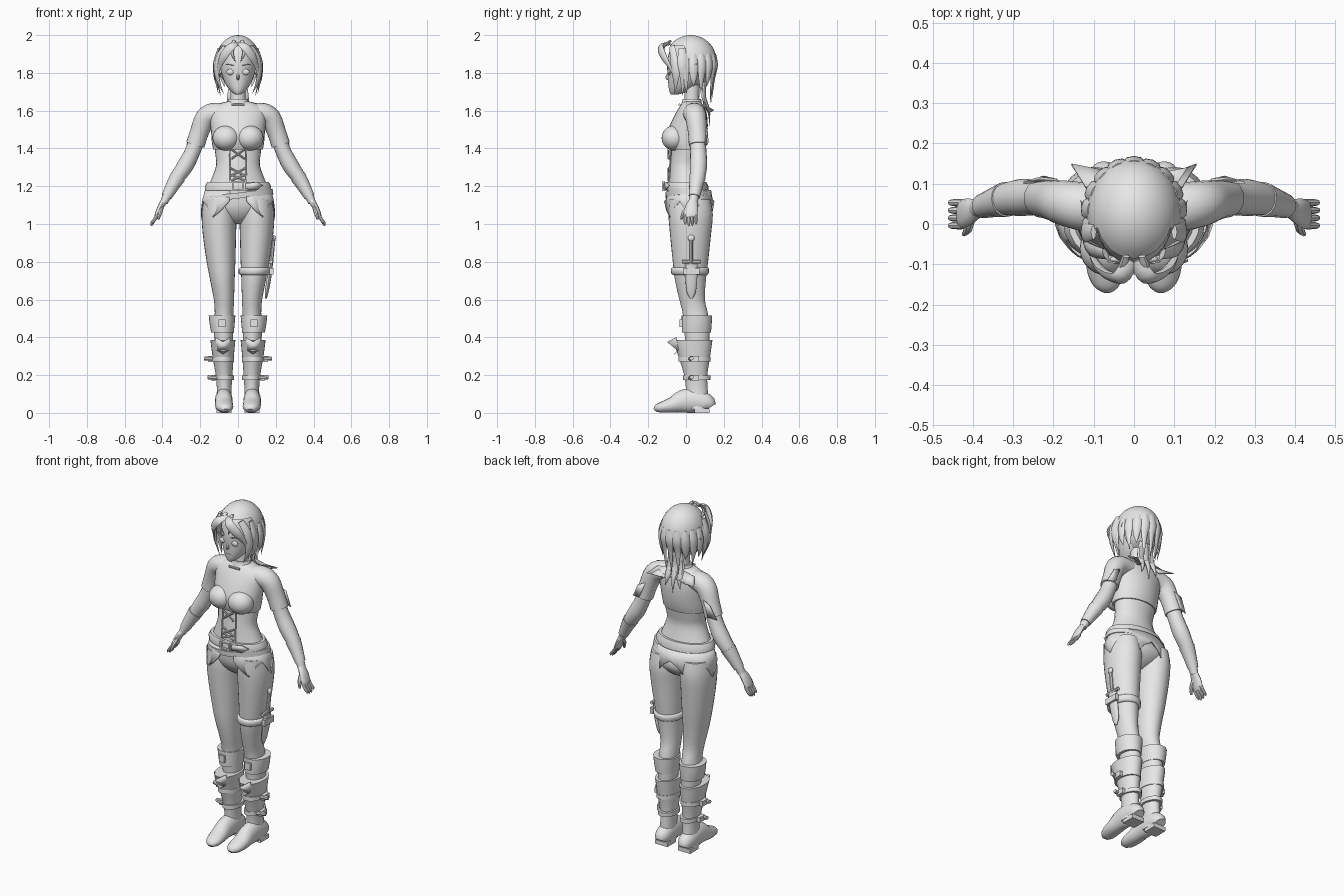
import bpy, bmesh, math
from mathutils import Vector as V

grey = bpy.data.materials.new("light grey")
grey.diffuse_color = (0.8, 0.8, 0.8, 1)


def finish(name, bm, angle=40):
    bmesh.ops.recalc_face_normals(bm, faces=bm.faces)
    me = bpy.data.meshes.new(name)
    bm.to_mesh(me)
    bm.free()
    ob = bpy.data.objects.new(name, me)
    bpy.context.collection.objects.link(ob)
    me.materials.append(grey)
    bpy.ops.object.select_all(action='DESELECT')
    ob.select_set(True)
    bpy.context.view_layer.objects.active = ob
    bpy.ops.object.shade_smooth_by_angle(angle=math.radians(angle))
    return ob


def spline(rows, k):
    """Catmull-Rom through the rows, k steps per span."""
    out = []
    for i in range(len(rows) - 1):
        a, b, c, d = (rows[min(max(j, 0), len(rows) - 1)] for j in (i - 1, i, i + 1, i + 2))
        for s in range(k):
            t = s / k
            out.append([0.5 * (2*q + (r-p)*t + (2*p-5*q+4*r-u)*t*t + (3*q-p-3*r+u)*t**3)
                        for p, q, r, u in zip(a, b, c, d)])
    return out + [list(rows[-1])]


def tube(name, rows, n=16, k=3, ref=(0, 1, 0), level=False):
    """Elliptic tube; rows are x, y, z, radius along ref, radius across."""
    rows = spline(rows, k)
    P = [V(r[:3]) for r in rows]
    bm, rings = bmesh.new(), []
    for i, r in enumerate(rows):
        t = V((0, 0, 1)) if level else (P[min(i+1, len(P)-1)] - P[max(i-1, 0)]).normalized()
        a = V(ref) - t * t.dot(V(ref))
        a.normalize()
        b = t.cross(a)
        rings.append([bm.verts.new(P[i] + a * max(r[3], .0008) * math.cos(2*math.pi*j/n)
                                   + b * max(r[4], .0008) * math.sin(2*math.pi*j/n)) for j in range(n)])
    for A, B in zip(rings, rings[1:]):
        for j in range(n):
            bm.faces.new((A[j], A[(j+1) % n], B[(j+1) % n], B[j]))
    bm.faces.new(rings[0])
    bm.faces.new(rings[-1])
    return finish(name, bm)


def body(name, rows, s=1, n=28, k=3):
    """Level loft; rows are z, x inner, x outer, y front, y back."""
    return tube(name, [(s*(a+b)/2, (f+g)/2, z, (g-f)/2, (b-a)/2) for z, a, b, f, g in rows],
                n, k, level=True)


def sym(rows):
    return [(z, -w, w, f, g) for z, w, f, g in rows]


def lock(name, pts, w, th=.008, ref=(0, 1, 0)):
    """Tapering flat hair lock; ref is its thin direction."""
    m = len(pts) - 1
    prof = [(.7 + .9*i/m if i < m/2 else 1.9*(1-i/m)) for i in range(m+1)]
    return tube(name, [(*p, th*min(1, f), w*f) for p, f in zip(pts, prof)], 8, 4, ref)


def ball(name, c, r, keep=None, seg=24):
    bm = bmesh.new()
    bmesh.ops.create_uvsphere(bm, u_segments=seg, v_segments=seg*2//3, radius=1)
    for v in bm.verts:
        v.co = V(c) + V([p*q for p, q in zip(v.co, r)])
    if keep:
        bad = [f for f in bm.faces if not keep(f.calc_center_median())]
        bmesh.ops.delete(bm, geom=bad, context='FACES')
    return finish(name, bm)


def box(name, c, d):
    bm = bmesh.new()
    bmesh.ops.create_cube(bm, size=1)
    for v in bm.verts:
        v.co = V(c) + V([p*q for p, q in zip(v.co, d)])
    return finish(name, bm, 30)


def rod(name, a, b, r):
    return tube(name, [(*a, r, r), (*b, r, r)], 8, 1, (.3, 1, .2))


def plate(name, pts, th=.006):
    bm = bmesh.new()
    bm.faces.new([bm.verts.new(p) for p in pts])
    ob = finish(name, bm)
    ob.modifiers.new("thick", 'SOLIDIFY').thickness = th
    return ob


# Torso: short top, bare midriff, shorts
body("top", sym([(1.395, .132, -.088, .095), (1.43, .138, -.1, .105), (1.48, .142, -.1, .113),
                 (1.54, .148, -.078, .115), (1.595, .15, -.05, .107), (1.63, .115, -.028, .09),
                 (1.648, .06, -.015, .078)]))
body("midriff", sym([(1.19, .162, -.098, .105), (1.24, .14, -.092, .09), (1.31, .116, -.085, .075),
                     (1.37, .12, -.078, .084), (1.43, .128, -.075, .095)]))
body("shorts", sym([(1.0, .03, -.02, .06), (1.03, .10, -.06, .11), (1.08, .178, -.09, .142),
                    (1.14, .182, -.098, .13), (1.2, .162, -.1, .108), (1.215, .155, -.098, .1)]))
body("neck", sym([(1.62, .046, -.015, .075), (1.67, .04, -.008, .07), (1.75, .042, -.01, .075)]), n=20)
body("neck_band", sym([(1.635, .062, -.025, .085), (1.662, .05, -.017, .08)]), n=20)
rod("neck_tie", (-.035, -.035, 1.632), (.035, -.035, 1.632), .006)

# Head and face
body("head", sym([(1.685, .012, -.078, -.045), (1.698, .032, -.087, .0), (1.735, .063, -.093, .06),
                  (1.79, .086, -.097, .11), (1.85, .096, -.1, .13), (1.92, .09, -.085, .13),
                  (1.97, .055, -.04, .09)]))
tube("nose", [(0, -.09, 1.80, .004, .006), (0, -.1, 1.775, .01, .008), (0, -.092, 1.765, .004, .005)], 8)
box("mouth", (0, -.09, 1.735), (.026, .008, .004))

# Hair cap and crown
ball("hair_cap", (0, .025, 1.863), (.118, .137, .137),
     lambda c: c.z > 1.935 or (c.y > -.02 and (c.z > 1.8 or c.y > .04)), 30)
for i in range(11):
    a = math.radians(-15 + 21 * i)
    x, y = math.cos(a), math.sin(a)
    end = 1.69 + .035 * (i % 2) if y < .75 else 1.64
    lock("hair_back_lock", [(.108*x, .025+.125*y, 1.9), (.12*x, .025+.132*y, 1.84),
         (.12*x, .028+.118*y, 1.77), (.108*x, .03+.105*y, end)], .026, .012, (x, y, 0))
for i in (-1, 0, 1):
    lock("nape_tail", [(.03*i, .1, 1.75), (.035*i, .095, 1.67), (.04*i, .12, 1.6),
                       (.05*i, .125, 1.52 + .03*abs(i))], .022, .012)

for s, side in ((1, "left_"), (-1, "right_")):
    # Fringe, side locks, ear, eye
    lock(side+"fringe", [(s*.008, -.09, 1.955), (s*.035, -.133, 1.94), (s*.075, -.12, 1.89),
                         (s*.1, -.085, 1.83), (s*.108, -.06, 1.77)], .026, .012, (s*.4, -1, .3))
    lock(side+"inner_fringe", [(s*.02, -.08, 1.97), (s*.03, -.118, 1.94), (s*.03, -.12, 1.9),
                               (s*.012, -.112, 1.855)], .014, .008)
    lock(side+"temple_lock", [(s*.07, -.075, 1.94), (s*.105, -.065, 1.88), (s*.113, -.055, 1.80),
                              (s*.098, -.055, 1.74), (s*.075, -.06, 1.69)], .024, .01, (s, -.5, 0))
    lock(side+"outer_lock", [(s*.1, -.02, 1.93), (s*.122, -.02, 1.85), (s*.115, -.015, 1.77),
                             (s*.09, -.02, 1.68)], .026, .01, (s, 0, 0))
    lock(side+"ear", [(s*.088, .0, 1.8), (s*.105, .015, 1.815), (s*.122, .035, 1.83),
                      (s*.133, .06, 1.85)], .018, .008, (s, -1, 0))
    ball(side+"eye", (s*.04, -.088, 1.805), (.021, .009, .016), seg=16)
    plate(side+"brow", [(s*.02, -.1, 1.84), (s*.06, -.092, 1.848), (s*.065, -.09, 1.843)], .004)
    ball(side+"bust", (s*.063, -.062, 1.455), (.072, .067, .066))

    # Sleeve, arm, bracer, hand
    tube(side+"sleeve", [(s*.08, .04, 1.588, .06, .05), (s*.13, .044, 1.585, .06, .056),
                         (s*.172, .052, 1.56, .056, .056), (s*.203, .06, 1.49, .05, .05),
                         (s*.226, .065, 1.42, .05, .05)], 20)
    tube(side+"arm", [(s*.2, .06, 1.49, .042, .042), (s*.24, .065, 1.385, .043, .041),
                      (s*.278, .066, 1.31, .046, .044), (s*.325, .06, 1.24, .039, .037),
                      (s*.37, .045, 1.16, .027, .026), (s*.392, .038, 1.115, .023, .02)])
    tube(side+"bracer", [(s*.318, .061, 1.25, .044, .042), (s*.345, .054, 1.205, .037, .036),
                         (s*.378, .044, 1.145, .03, .028)])
    tube(side+"palm", [(s*.388, .038, 1.125, .022, .018), (s*.41, .03, 1.09, .034, .016),
                       (s*.428, .024, 1.05, .036, .013), (s*.434, .024, 1.035, .03, .008)], 12)
    for i in range(4):
        y = -.004 + .019 * i
        tip = .985 + .008 * abs(i - 1.4)
        tube(side+"finger", [(s*.425, y, 1.05, .009, .009), (s*.444, y, 1.02, .009, .009),
                             (s*.456, y, tip + .01, .007, .007), (s*.458, y, tip, .002, .002)], 8, 2)
    tube(side+"thumb", [(s*.405, .015, 1.09, .012, .012), (s*.412, -.012, 1.06, .011, .011),
                        (s*.422, -.025, 1.025, .006, .006)], 8, 2)
    # Torn sleeve flap and pointed back collar
    plate(side+"sleeve_flap", [(s*.19, .112, 1.52), (s*.235, .117, 1.50), (s*.275, .105, 1.42),
                               (s*.225, .12, 1.43)])
    plate(side+"collar_point", [(s*.045, .09, 1.648), (s*.12, .09, 1.632), (s*.155, .145, 1.60),
                                (s*.08, .117, 1.585), (s*.02, .118, 1.60)])

    # Leg, cuff, boot
    body(side+"leg", [(.33, .03, .12, .0, .12), (.45, .024, .128, -.01, .125), (.53, .024, .123, -.018, .115),
                      (.6, .021, .128, -.035, .1), (.7, .018, .147, -.058, .105),
                      (.8, .014, .166, -.07, .117), (.95, .01, .187, -.085, .133),
                      (1.05, .008, .192, -.093, .142), (1.13, .02, .183, -.09, .13)], s)
    body(side+"knee_cuff", [(.425, .022, .142, -.02, .132), (.47, .018, .15, -.022, .136),
                            (.515, .014, .155, -.023, .138)], s)
    box(side+"cuff_buckle", (s*.085, -.026, .475), (.035, .015, .04))
    body(side+"boot", [(.02, .032, .118, .0, .122), (.12, .034, .112, .0, .115), (.2, .03, .118, -.01, .113),
                       (.3, .022, .135, -.04, .128), (.385, .014, .146, -.072, .14)], s)
    plate(side+"boot_flap", [(s*.04, -.055, .40), (s*.08, -.1, .375), (s*.12, -.055, .40),
                             (s*.11, -.045, .33), (s*.08, -.063, .31), (s*.05, -.045, .33)])
    foot = tube(side+"shoe", [(s*x, y, h/2, w, h/2) for y, x, w, h in
                ((.13, .075, .03, .06), (.11, .075, .043, .1), (.04, .075, .047, .13), (-.02, .075, .046, .12),
                 (-.07, .074, .048, .085), (-.12, .07, .045, .062), (-.15, .067, .034, .046),
                 (-.163, .066, .016, .025))], 16, 3, (1, 0, 0))
    box(side+"heel", (s*.075, .085, .012), (.08, .08, .024))
    for z, o in ((.285, .14), (.185, .122)):
        body(side+"boot_strap", [(z-.012, .02, o, -.04 + .25*(.285-z), .13), (z+.012, .02, o, -.04 + .25*(.285-z), .13)], s, 20, 1)
        box(side+"strap_buckle", (s*(o+.008), .045, z), (.02, .05, .03))
        rod(side+"strap_end", (s*(o-.02), .02, z), (s*(o+.038), .03, z+.004), .011)

# Belts: upper wide belt and slanted lower one
body("belt", sym([(1.178, .176, -.112, .12), (1.2, .176, -.115, .118), (1.222, .163, -.108, .108)]), k=1)
slant = body("hip_belt", sym([(1.135, .187, -.108, .138), (1.165, .183, -.11, .131)]), k=1)
for v in slant.data.vertices:
    v.co.z += .12 * v.co.x
for z in (1.18, 1.22):
    box("buckle_bar", (0, -.119, z), (.06, .014, .008))
for x in (-.028, .028):
    box("buckle_side", (x, -.119, 1.2), (.008, .014, .044))
plate("belt_end", [(.04, -.118, 1.215), (.1, -.108, 1.222), (.135, -.093, 1.205), (.1, -.108, 1.18), (.04, -.118, 1.185)])

# Tattered hip skirt, open at the front
bm = bmesh.new()
N, prev = 24, None
for i in range(N + 1):
    a = math.radians(-90 + 14 + (360 - 28) * i / N)
    c, d = math.cos(a), math.sin(a)
    hem = (1.12, 1.07, 1.035, 1.09)[min(i, N - i) % 4]
    col = [bm.verts.new((rx*c, .015 + ry*d, z)) for rx, ry, z in
           ((.176, .118, 1.18), (.19, .126, 1.13), (.198, .135, hem))]
    if prev:
        for j in (0, 1):
            bm.faces.new((prev[j], col[j], col[j+1], prev[j+1]))
    prev = col
finish("hip_skirt", bm).modifiers.new("thick", 'SOLIDIFY').thickness = .005

# Front lacing
for z, w, h in ((1.37, .035, .025), (1.275, .042, .022), (1.245, .035, .015)):
    for s in (1, -1):
        rod("lace", (-s*w, -.092, z-h), (s*w, -.092, z+h), .005)
for s in (1, -1):
    rod("lace_edge", (s*.045, -.09, 1.225), (s*.042, -.08, 1.4), .004)

# Thigh strap with sheathed dagger
body("thigh_strap", [(.73, .012, .16, -.07, .112), (.738, .004, .17, -.078, .12),
                     (.762, .004, .174, -.08, .122), (.77, .012, .166, -.072, .115)], n=24, k=2)
tube("sheath", [(.148, .028, .605, .006, .004), (.152, .028, .64, .024, .01), (.165, .028, .72, .032, .012),
                (.172, .028, .79, .032, .013)], 12, 2)
rod("dagger_guard", (.174, -.02, .8), (.174, .076, .8), .01)
rod("dagger_grip", (.176, .028, .79), (.188, .028, .915), .01)
ball("dagger_pommel", (.189, .028, .925), (.011, .018, .018), seg=12)
box("sheath_buckle", (.178, .028, .75), (.02, .085, .035))
